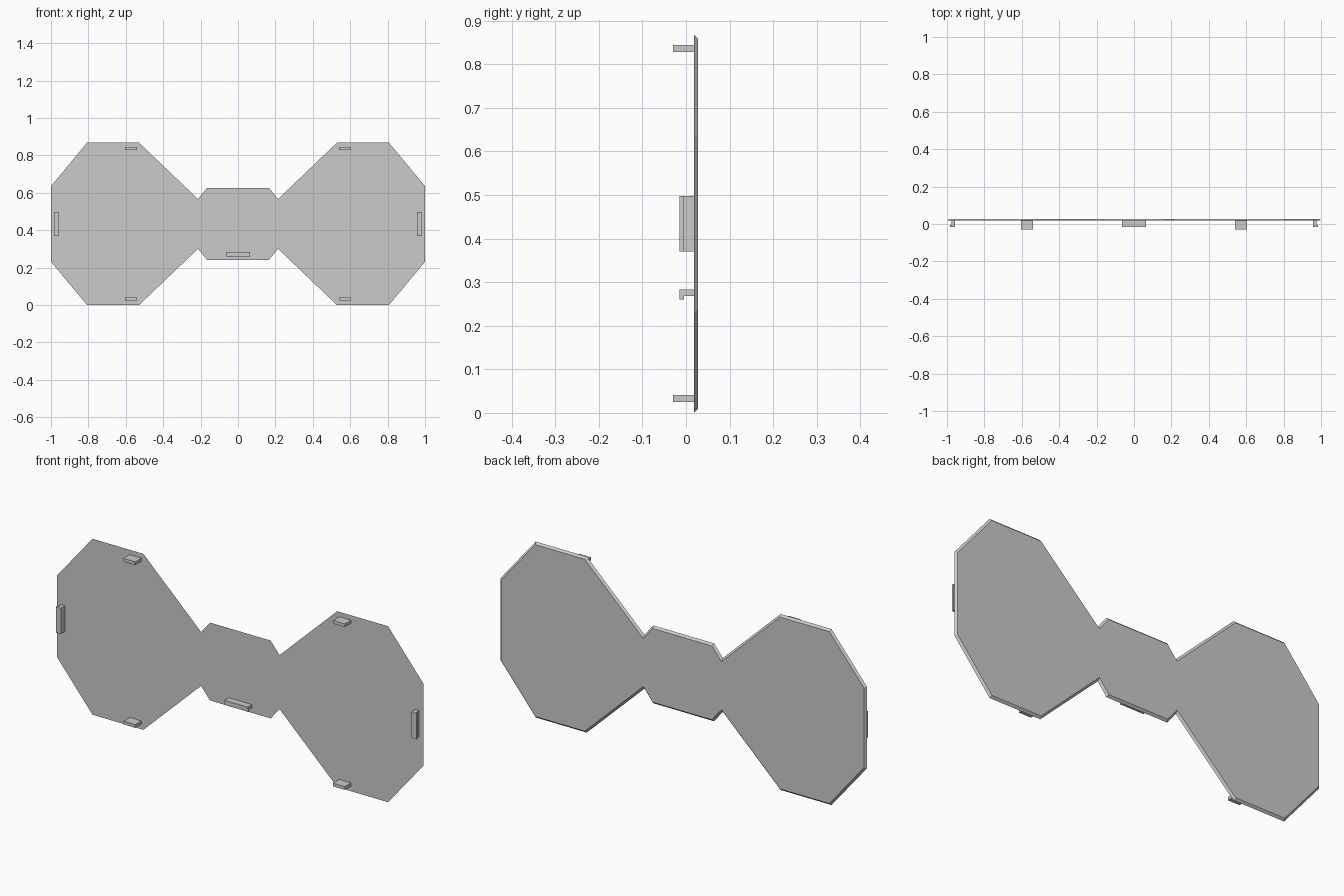
import bpy
import bmesh

cube = bpy.data.objects.get("Cube")
if cube:
    bpy.data.objects.remove(cube, do_unlink=True)

grey = bpy.data.materials.new("plain_grey")
grey.use_nodes = True
grey.diffuse_color = (0.6, 0.6, 0.6, 1)
grey.node_tree.nodes["Principled BSDF"].inputs["Base Color"].default_value = (0.6, 0.6, 0.6, 1)

MID = 0.434      # height of the plate's centre line
FRONT, BACK = 0.018, 0.028
BEVEL = 0.01


def finish(name, bm):
    bmesh.ops.recalc_face_normals(bm, faces=bm.faces[:])
    mesh = bpy.data.meshes.new(name)
    bm.to_mesh(mesh)
    bm.free()
    mesh.materials.append(grey)
    obj = bpy.data.objects.new(name, mesh)
    bpy.context.collection.objects.link(obj)
    return obj


def prism(name, profile, start, end):
    """Extrude a closed profile of 3D points from start to end (offset vectors)."""
    bm = bmesh.new()
    rings = [[bm.verts.new([p[i] + o[i] for i in range(3)]) for p in profile]
             for o in (start, end)]
    n = len(profile)
    bm.faces.new(rings[0])
    bm.faces.new(rings[1])
    for i in range(n):
        j = (i + 1) % n
        bm.faces.new((rings[0][i], rings[0][j], rings[1][j], rings[1][i]))
    return finish(name, bm)


def hook(a, b, lip):
    """L-shaped clip section as (across, depth) pairs; the lip points outward."""
    return [(a, FRONT), (b, FRONT), (b, -0.005), (lip, -0.005),
            (lip, -0.015), (a, -0.015)]


# Plate: two octagonal wings joined by a narrow centre, bevelled to the back
quarter = [(0.166, 0.192), (0.214, 0.133), (0.529, MID), (0.807, MID), (1, 0.202)]
right_half = quarter + [(x, -z) for x, z in reversed(quarter)]
outline = right_half + [(-x, z) for x, z in reversed(right_half)]
bm = bmesh.new()
rim = [bm.verts.new((x, FRONT, MID + z)) for x, z in outline]
back = bm.faces.new(rim)
bm.normal_update()
bmesh.ops.inset_region(bm, faces=[back], thickness=BEVEL,
                       use_boundary=True, use_even_offset=True)
for v in back.verts:
    v.co.y = BACK
bm.faces.new(rim)
finish("bevelled_plate", bm)

# Straight tabs on the upper and lower edges, hooked clips on the outer edges
for side, sx in (("left", 1), ("right", -1)):
    for level, z in (("upper", 0.836), ("lower", 0.033)):
        box = [(sx * 0.572 + dx, 0, z + dz)
               for dx, dz in ((-0.032, -0.008), (0.032, -0.008),
                              (0.032, 0.008), (-0.032, 0.008))]
        prism(f"{side}_{level}_tab", box, (0, -0.03, 0), (0, FRONT, 0))
    section = [(sx * x, y, MID) for x, y in hook(0.957, 0.976, 0.984)]
    prism(f"{side}_side_clip", section, (0, 0, -0.064), (0, 0, 0.064))

# Hooked clip under the centre
section = [(0, y, z) for z, y in hook(0.283, 0.268, 0.26)]
prism("centre_clip", section, (-0.064, 0, 0), (0.064, 0, 0))
